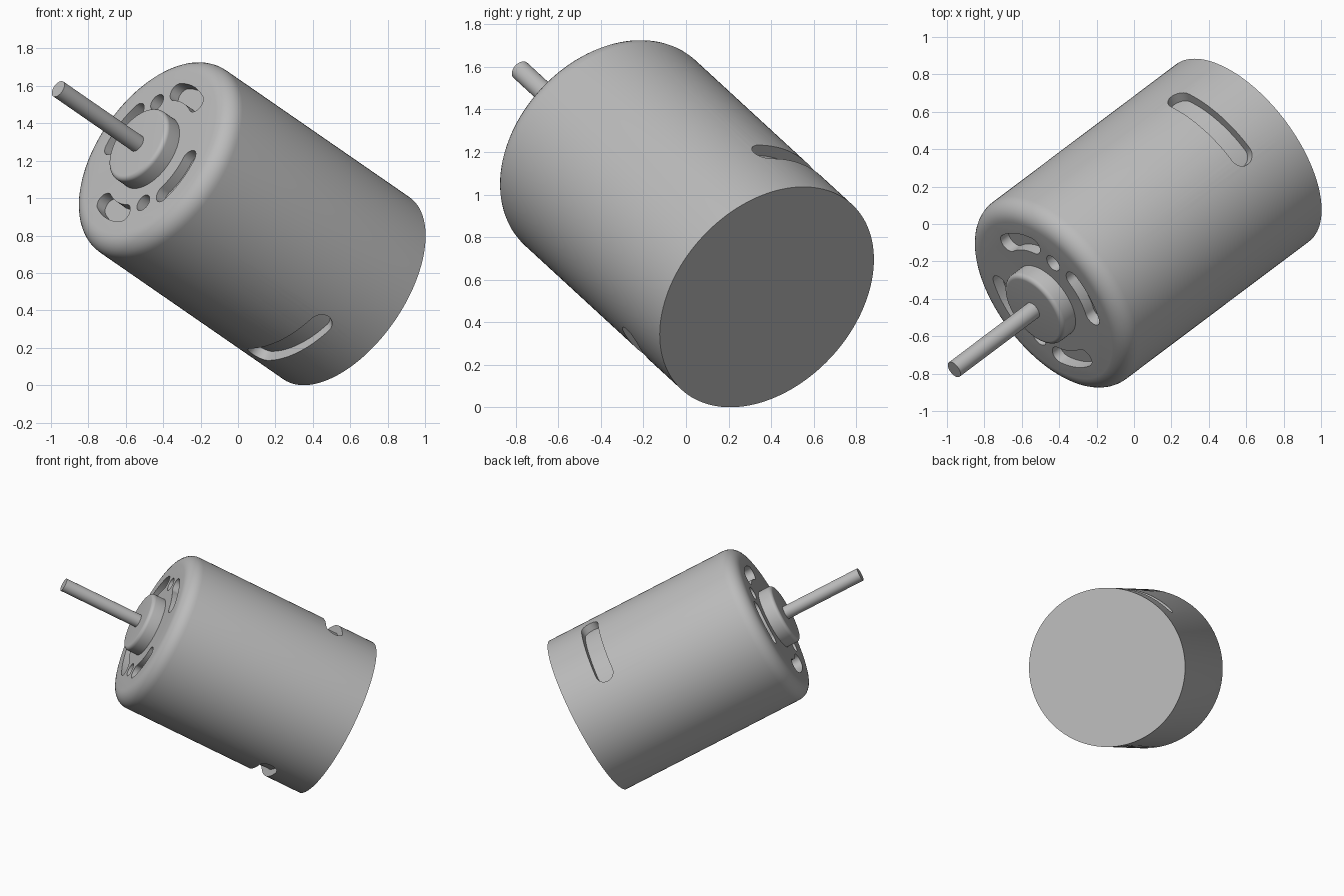
import bpy, bmesh
from math import sin, cos, pi, sqrt, radians
from mathutils import Matrix, Vector

old = bpy.data.objects.get("Cube")
if old:
    bpy.data.objects.remove(old)

RADIUS, LENGTH = 0.592, 1.50      # motor can
FILLET = 0.10

# Tilted pose: local z runs along the shaft, origin at the rear centre
axis = Vector((-0.70, -0.526, 0.484)).normalized()
side = Vector((0, 0, 1)).cross(axis).normalized()
up = axis.cross(side)
pose = Matrix.Translation((0.58, 0.38, 0.518)) @ Matrix((side, up, axis)).transposed().to_4x4()

metal = bpy.data.materials.new("grey metal")
metal.use_nodes = True
grey = (0.5, 0.5, 0.5, 1)
metal.diffuse_color = grey
metal.node_tree.nodes["Principled BSDF"].inputs["Base Color"].default_value = grey


def make_object(name, bm):
    bmesh.ops.recalc_face_normals(bm, faces=bm.faces)
    mesh = bpy.data.meshes.new(name)
    bm.to_mesh(mesh)
    bm.free()
    mesh.materials.append(metal)
    obj = bpy.data.objects.new(name, mesh)
    obj.matrix_world = pose
    bpy.context.collection.objects.link(obj)
    return obj


def round_bar(name, radius, start, end, fillet, segments):
    """Solid turned bar with a rounded front rim."""
    bm = bmesh.new()
    profile = [(radius, start)]
    steps = 8 if fillet else 0
    for i in range(steps + 1):
        a = pi / 2 * i / max(steps, 1)
        profile.append((radius - fillet + fillet * cos(a), end - fillet + fillet * sin(a)))
    rings = [[bm.verts.new((r * cos(2 * pi * k / segments), r * sin(2 * pi * k / segments), z))
              for k in range(segments)] for r, z in profile]
    for low, high in zip(rings, rings[1:]):
        for k in range(segments):
            n = (k + 1) % segments
            bm.faces.new((low[k], low[n], high[n], high[k]))
    bm.faces.new(rings[0])
    bm.faces.new(rings[-1])
    return make_object(name, bm)


def add_slot(bm, place, centre, half_span, half_width, radius):
    """Round-ended slot bent around the axis; place(angle, offset, layer) gives a point."""
    end = half_width / radius
    columns = [-half_span - end * cos(pi / 2 * i / 10) for i in range(11)]
    columns += [half_span * i / 10 for i in range(-9, 10)] if half_span else []
    columns += [half_span + end * sin(pi / 2 * i / 10) for i in range(0 if half_span else 1, 11)]
    loops = []
    for t in columns:
        past = max(abs(t) - half_span, 0) / end
        w = half_width * max(sqrt(max(1 - past * past, 0)), 0.02)
        loops.append([bm.verts.new(place(centre + t, q, layer))
                      for q, layer in ((-w, 0), (w, 0), (w, 1), (-w, 1))])
    for a, b in zip(loops, loops[1:]):
        for k in range(4):
            n = (k + 1) % 4
            bm.faces.new((a[k], a[n], b[n], b[k]))
    bm.faces.new(loops[0])
    bm.faces.new(loops[-1])


def on_face(radius):
    return lambda a, q, layer: ((radius + q) * cos(a), (radius + q) * sin(a),
                                LENGTH + (0.05 if layer else -0.06))


def on_side(a, q, layer):
    r = RADIUS + (0.05 if layer else -0.055)
    return (r * cos(a), r * sin(a), 0.34 + q)


# Can with vents sunk into its front face and its side
can = round_bar("motor_can", RADIUS, 0, LENGTH, FILLET, 128)
bm = bmesh.new()
for base in (114, 294):
    add_slot(bm, on_face(0.335), radians(base), 0, 0.048, 0.335)
    for shift in (-42, 42):
        add_slot(bm, on_face(0.37), radians(base + shift), radians(18), 0.052, 0.37)
    add_slot(bm, on_side, radians(base - 1), radians(23), 0.066, RADIUS)
cutter = make_object("vent_cutter", bm)
cutter.hide_render = True

cut = can.modifiers.new("vents", 'BOOLEAN')
cut.operation = 'DIFFERENCE'
cut.solver = 'EXACT'
cut.object = cutter
bpy.context.view_layer.update()
bpy.ops.object.select_all(action='DESELECT')
can.select_set(True)
bpy.context.view_layer.objects.active = can
bpy.ops.object.modifier_apply(modifier=cut.name)
bpy.data.objects.remove(cutter)

# Bearing hub and shaft
hub = round_bar("bearing_hub", 0.22, LENGTH - 0.02, 1.60, 0.025, 64)
shaft = round_bar("shaft", 0.048, 1.55, 2.203, 0, 32)

for obj in (can, hub, shaft):
    obj.select_set(True)
bpy.ops.object.shade_smooth_by_angle(angle=radians(30))
